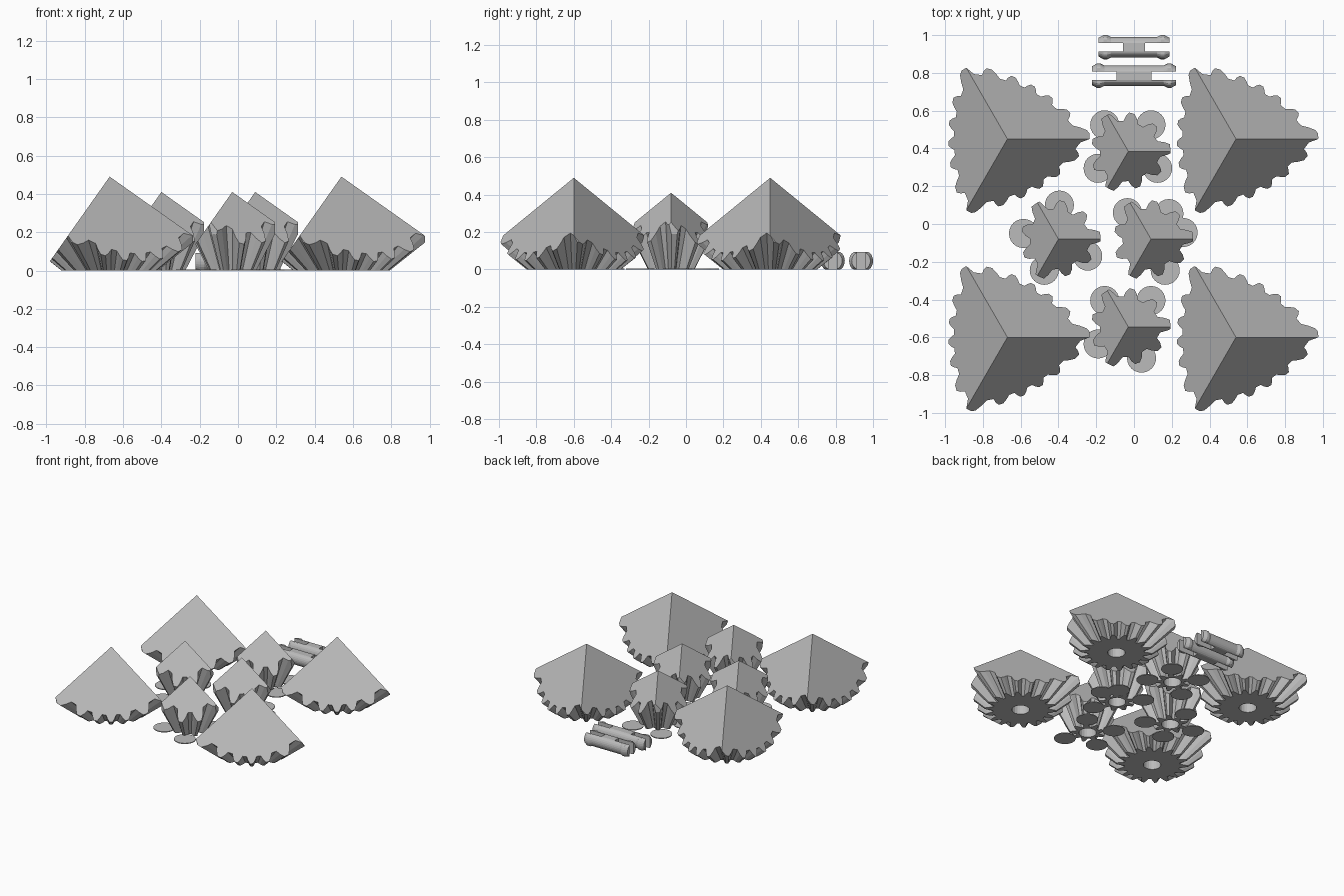
import bpy, bmesh
from math import cos, sin, radians, tau, sqrt
from mathutils import Vector

cube = bpy.data.objects.get("Cube")
if cube:
    bpy.data.objects.remove(cube, do_unlink=True)

# One plain grey plastic
grey = bpy.data.materials.new("grey plastic")
grey.use_nodes = True
grey.diffuse_color = (0.5, 0.5, 0.5, 1)
grey.node_tree.nodes["Principled BSDF"].inputs["Base Color"].default_value = (0.5, 0.5, 0.5, 1)


def make_object(name, bm, location=(0, 0, 0)):
    bmesh.ops.recalc_face_normals(bm, faces=bm.faces[:])
    mesh = bpy.data.meshes.new(name)
    bm.to_mesh(mesh)
    bm.free()
    mesh.materials.append(grey)
    obj = bpy.data.objects.new(name, mesh)
    obj.location = location
    bpy.context.collection.objects.link(obj)
    return obj


def loft(rings):
    """Closed skin through rings of equal point count."""
    bm = bmesh.new()
    loops = [[bm.verts.new(p) for p in ring] for ring in rings]
    n = len(loops[0])
    for a, b in zip(loops, loops[1:]):
        for i in range(n):
            j = (i + 1) % n
            bm.faces.new((a[i], a[j], b[j], b[i]))
    bm.faces.new(loops[0][::-1])
    bm.faces.new(loops[-1])
    return bm


def circle(r, z, n):
    return [(r * cos(tau * i / n), r * sin(tau * i / n), z) for i in range(n)]


def carve(obj, steps):
    """Apply boolean steps, then drop the cutters."""
    for operation, cutter in steps:
        cutter.hide_render = True
        mod = obj.modifiers.new("cut", 'BOOLEAN')
        mod.operation = operation
        mod.solver = 'EXACT'
        mod.object = cutter
    bpy.context.view_layer.update()
    graph = bpy.context.evaluated_depsgraph_get()
    mesh = bpy.data.meshes.new_from_object(obj.evaluated_get(graph))
    obj.modifiers.clear()
    obj.data = mesh
    for _, cutter in steps:
        bpy.data.objects.remove(cutter, do_unlink=True)


def cube_corner(height, radius):
    """Cylinder whose top is cut to the corner of a cube."""
    bm = loft([circle(radius, -0.1, 72), circle(radius, 1, 72)])
    for angle in (60, 180, 300):
        a = radians(angle)
        normal = Vector((sqrt(2) * cos(a), sqrt(2) * sin(a), 1))
        bmesh.ops.bisect_plane(bm, geom=bm.verts[:] + bm.edges[:] + bm.faces[:],
                               plane_co=(0, 0, height), plane_no=normal, clear_outer=True)
        bmesh.ops.holes_fill(bm, edges=[e for e in bm.edges if e.is_boundary], sides=0)
    return make_object("corner_cutter", bm)


# Half of one tooth: share of the pitch, share of the tooth height
TOOTH = [(-0.36, 0), (-0.24, 0.5), (-0.1, 1), (0.1, 1), (0.24, 0.5), (0.36, 0)]


def gear(name, teeth, apex, root, tip, height, radius):
    """Straight bevel gear, its cone apex below the floor, capped by a cube corner."""
    def ring(z):
        points = []
        for t in range(teeth):
            for share, lift in TOOTH:
                a = tau * (t + share) / teeth + radians(4.5)
                r = (root + (tip - root) * lift) * (z + apex)
                points.append((r * cos(a), r * sin(a), z))
        return points
    obj = make_object(name, loft([ring(0), ring(0.6)]))
    bore = make_object("bore_cutter", loft([circle(0.062, -0.1, 20), circle(0.062, 0.2, 20)]))
    carve(obj, [('INTERSECT', cube_corner(height, radius)), ('DIFFERENCE', bore)])
    return obj


def place(obj, spots):
    """Move the part to the first spot and copy it to the others."""
    base = obj.name
    for i, (x, y) in enumerate(spots):
        part = obj
        if i:
            part = obj.copy()
            bpy.context.collection.objects.link(part)
        part.name = f"{base}_{i + 1}"
        part.location = (x, y, 0)


# Large and small gears
place(gear("large_gear", 18, 0.2, 0.98, 1.26, 0.49, 0.436),
      [(x, y) for x in (-0.67, 0.54) for y in (-0.6, 0.45)])
place(gear("small_gear", 9, 0.24, 0.345, 0.52, 0.41, 0.223),
      [(-0.03, 0.385), (-0.4, -0.08), (0.09, -0.08), (-0.03, -0.545)])

# Thin discs that hold the small gears to the floor
place(make_object("anchor_disc", loft([circle(0.077, 0, 24), circle(0.077, 0.006, 24)])),
      [(-0.155, 0.525), (0.09, 0.525), (0.125, 0.295), (-0.19, 0.295),
       (-0.395, 0.1), (-0.585, -0.05), (-0.245, -0.17), (-0.475, -0.245),
       (-0.035, 0.06), (0.185, 0.055), (0.26, -0.045), (0.165, -0.245),
       (-0.155, -0.405), (0.09, -0.405), (-0.19, -0.635), (0.04, -0.71)])


def snap_pin(name, half, y):
    """Flattened pin lying along x, with barbed and slotted ends."""
    side = [(half, 0.05), (half - 0.025, 0.064), (half - 0.045, 0.064), (half - 0.065, 0.054)]
    profile = [(-x, r) for x, r in side] + side[::-1]
    rings = [[(x, a, max(-0.046, min(0.046, b))) for a, b, _ in circle(r, 0, 28)]
             for x, r in profile]
    pin = make_object(name, loft(rings))
    steps = []
    for end in (-1, 1):
        bm = bmesh.new()
        bmesh.ops.create_cube(bm, size=1)
        bmesh.ops.scale(bm, vec=(0.26, 0.046, 0.3), verts=bm.verts)
        steps.append(('DIFFERENCE', make_object("slot_cutter", bm, (end * half, 0, 0))))
    carve(pin, steps)
    pin.location = (0, y, 0.046)


snap_pin("short_pin", 0.187, 0.936)
snap_pin("long_pin", 0.222, 0.785)
